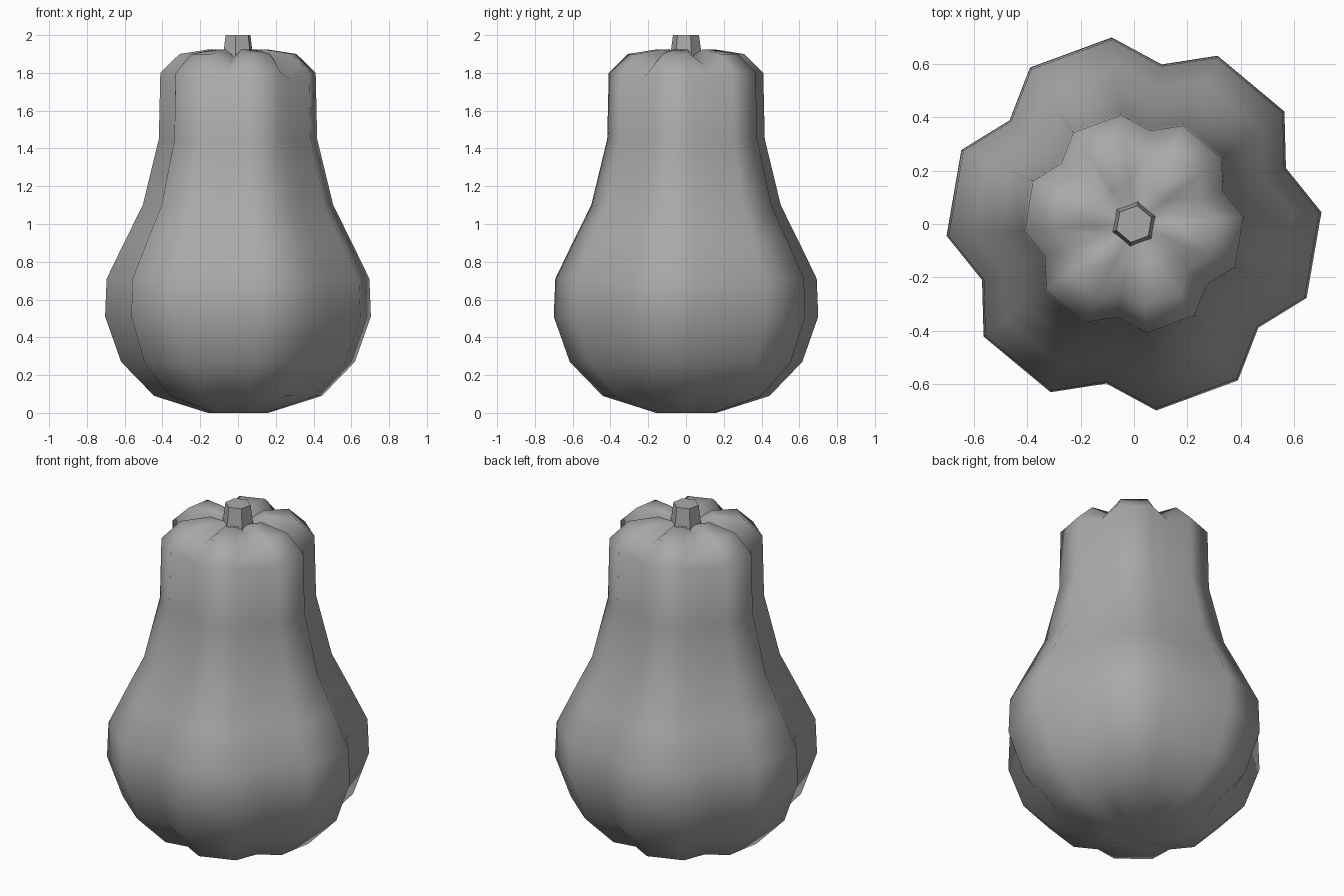
import bpy
import bmesh
from math import radians, cos, sin

cube = bpy.data.objects.get("Cube")
if cube:
    bpy.data.objects.remove(cube)

# Single matte grey
grey = bpy.data.materials.new("mid_grey")
grey.use_nodes = True
colour = (0.4, 0.4, 0.4, 1)
grey.diffuse_color = colour
grey.node_tree.nodes["Principled BSDF"].inputs["Base Color"].default_value = colour

LOBES = 6
VALLEY_ANGLE = 20.2   # direction of the first groove, degrees
RIDGE_OFFSET = 16.6   # each lobe has two ridges, this far from its grooves
VALLEY_SCALE = 0.862  # groove radius relative to ridge radius


def ring_points(radius, z, groove_drop):
    """One lobed cross-section: ridge, groove, ridge for each lobe."""
    points = []
    for lobe in range(LOBES):
        for side in (-1, 0, 1):
            a = radians(VALLEY_ANGLE + lobe * 360 / LOBES + side * RIDGE_OFFSET)
            r = radius if side else radius * VALLEY_SCALE
            points.append((r * cos(a), r * sin(a), z if side else z - groove_drop))
    return points


def hexagon(radius, z):
    angles = [radians(VALLEY_ANGLE + 60 * i) for i in range(6)]
    return [(radius * cos(a), radius * sin(a), z) for a in angles]


def loft(name, rings, bottom=None, top=None, smooth=False):
    """Skin a stack of rings; close ends with a centre point or a flat cap."""
    bm = bmesh.new()
    loops = [[bm.verts.new(p) for p in ring] for ring in rings]
    n = len(loops[0])
    for low, high in zip(loops, loops[1:]):
        for i in range(n):
            j = (i + 1) % n
            bm.faces.new((low[i], low[j], high[j], high[i]))
    for loop, centre in ((loops[0], bottom), (loops[-1], top)):
        if centre is None:
            bm.faces.new(loop)
        else:
            hub = bm.verts.new((0, 0, centre))
            for i in range(n):
                bm.faces.new((loop[i], loop[(i + 1) % n], hub))
    bmesh.ops.recalc_face_normals(bm, faces=bm.faces)
    for face in bm.faces:
        face.smooth = smooth
    mesh = bpy.data.meshes.new(name)
    bm.to_mesh(mesh)
    bm.free()
    mesh.materials.append(grey)
    obj = bpy.data.objects.new(name, mesh)
    bpy.context.collection.objects.link(obj)
    return obj


# Gourd body: ridge radius, height, extra depth of the groove
profile = [
    (0.16, 0.00, 0), (0.445, 0.09, 0), (0.62, 0.27, 0), (0.705, 0.51, 0),
    (0.697, 0.71, 0), (0.60, 0.91, 0), (0.505, 1.10, 0), (0.42, 1.45, 0),
    (0.412, 1.80, 0.03), (0.31, 1.90, 0.055), (0.15, 1.925, 0.04),
]
loft("gourd_body", [ring_points(*p) for p in profile],
     bottom=0.03, top=1.87, smooth=True)

# Tapered six-sided stem
loft("stem", [hexagon(0.088, 1.86), hexagon(0.07, 2.0)])
